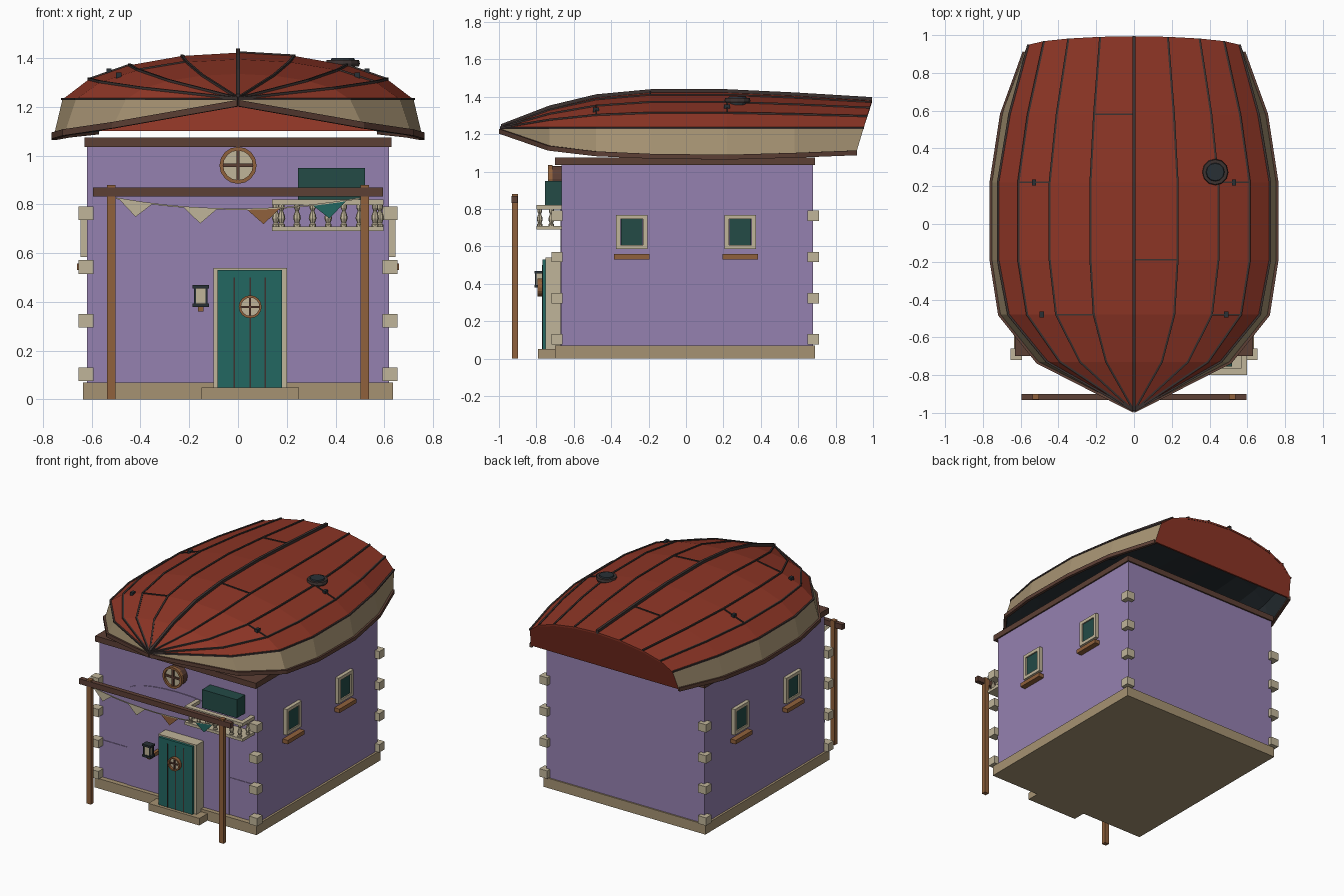
import bpy, bmesh, math
from mathutils import Vector, Matrix

cube = bpy.data.objects.get("Cube")
if cube:
    bpy.data.objects.remove(cube, do_unlink=True)


def colour(name, *rgb):
    m = bpy.data.materials.new(name)
    m.use_nodes = True
    m.diffuse_color = (*rgb, 1)
    m.node_tree.nodes["Principled BSDF"].inputs["Base Color"].default_value = (*rgb, 1)
    return m


PURPLE = colour("purple plaster", .30, .218, .435)
RED = colour("red hull paint", .27, .036, .019)
CREAM = colour("cream trim", .53, .46, .32)
TAN = colour("tan base", .38, .29, .17)
TEAL = colour("teal door", .016, .135, .12)
GLASS = colour("dark teal glass", .017, .07, .062)
OAK = colour("light brown wood", .28, .12, .045)
BROWN = colour("dark brown wood", .107, .05, .035)
SEAM = colour("dark seam", .045, .032, .03)
SLATE = colour("dark slate", .022, .03, .036)


def add(name, bm, *mats):
    me = bpy.data.meshes.new(name)
    bm.to_mesh(me)
    bm.free()
    for m in mats:
        me.materials.append(m)
    ob = bpy.data.objects.new(name, me)
    bpy.context.scene.collection.objects.link(ob)
    return ob


def box(name, x0, x1, y0, y1, z0, z1, mat):
    bm = bmesh.new()
    bmesh.ops.create_cube(bm, size=1)
    for v in bm.verts:
        v.co = ((x0 + x1) / 2 + v.co.x * (x1 - x0),
                (y0 + y1) / 2 + v.co.y * (y1 - y0),
                (z0 + z1) / 2 + v.co.z * (z1 - z0))
    return add(name, bm, mat)


def lathe(name, profile, at, mat, sides=16, front=False, closed=False):
    """Turn (radius, height) points round z, or round the -y axis if front."""
    bm = bmesh.new()
    rings = [[bm.verts.new((r * math.cos(a), r * math.sin(a), h)) for r, h in profile]
             for a in (math.tau * k / sides for k in range(sides))]
    n = len(profile)
    for k in range(sides):
        a, b = rings[k], rings[(k + 1) % sides]
        for j in range(n if closed else n - 1):
            i = (j + 1) % n
            bm.faces.new((a[j], b[j], b[i], a[i]))
    if not closed:
        bm.faces.new([r[0] for r in rings])
        bm.faces.new([r[-1] for r in rings])
    bmesh.ops.recalc_face_normals(bm, faces=bm.faces)
    turn = Matrix.Rotation(math.pi / 2, 4, 'X') if front else Matrix()
    bm.transform(Matrix.Translation(at) @ turn)
    return add(name, bm, mat)


def bar(name, pts, w, h, mat):
    """Square-section strip along a path."""
    bm = bmesh.new()
    pts = [Vector(p) for p in pts]
    rows = []
    for i, p in enumerate(pts):
        t = pts[min(i + 1, len(pts) - 1)] - pts[max(i - 1, 0)]
        s = t.cross(Vector((0, 0, 1))).normalized() * w
        u = Vector((0, 0, h))
        rows.append([bm.verts.new(p + d) for d in (s + u, u - s, -s - u, s - u)])
    for a, b in zip(rows, rows[1:]):
        for j in range(4):
            bm.faces.new((a[j], a[(j + 1) % 4], b[(j + 1) % 4], b[j]))
    bm.faces.new(rows[0])
    bm.faces.new(rows[-1])
    bmesh.ops.recalc_face_normals(bm, faces=bm.faces)
    return add(name, bm, mat)


def plate(name, pts, depth, mat):
    """Flat (x, z) outline facing the front, given a small depth."""
    bm = bmesh.new()
    f = bm.faces.new([bm.verts.new(p) for p in pts])
    ext = bmesh.ops.extrude_face_region(bm, geom=[f])
    bmesh.ops.translate(bm, vec=(0, depth, 0),
                        verts=[v for v in ext["geom"] if isinstance(v, bmesh.types.BMVert)])
    bmesh.ops.recalc_face_normals(bm, faces=bm.faces)
    return add(name, bm, mat)


# House body
box("walls", -.62, .62, -.665, .68, .02, 1.04, PURPLE)
box("plinth", -.635, .635, -.70, .69, 0, .07, TAN)
box("roof_beam", -.63, .63, -.70, .69, 1.035, 1.075, BROWN)
arch = [(-.4, -.67, .07), (.4, -.67, .07)]
arch += [(.4 * math.cos(a), -.67, .74 + .09 * math.sin(a))
         for a in (math.pi * k / 12 for k in range(13))]
plate("arch_panel", arch, .006, PURPLE)
for s in (-1, 1):
    box("wall_band", s * .51 - .11, s * .51 + .11, -.669, -.66, .27, .335, PURPLE)
    for y in (-.69, .68):
        for k in range(4):
            z = .103 + .22 * k
            box("corner_stone", s * .623 - .031, s * .623 + .031, y - .03, y + .03,
                z - .028, z + .028, CREAM)

# Side windows
for s in (-1, 1):
    for y in (-.29, .29):
        def side(name, hw, z0, z1, out, mat):
            a, b = sorted((s * .6, s * out))
            box(name, a, b, y - hw, y + hw, z0, z1, mat)
        side("window_glass", .058, .605, .745, .636, GLASS)
        for z in (.585, .745):
            side("window_rail", .083, z, z + .023, .645, CREAM)
        for d in (-.071, .071):
            a, b = sorted((s * .6, s * .645))
            box("window_stile", a, b, y + d - .012, y + d + .012, .605, .748, CREAM)
        side("window_sill", .095, .53, .558, .66, OAK)


def porthole(name, x, y, z, r):
    lathe(name + "_pane", [(r * .85, -.01), (r * .85, .008)], (x, y, z), CREAM, front=True)
    lathe(name + "_ring", [(r * .8, 0), (r, 0), (r, .024), (r * .8, .024)],
          (x, y, z), OAK, front=True, closed=True)
    t = r * .09
    box(name + "_bar", x - t, x + t, y - .018, y, z - r * .85, z + r * .85, BROWN)
    box(name + "_bar", x - r * .85, x + r * .85, y - .017, y, z - t, z + t, BROWN)


# Door, step and round windows
box("door_step", -.15, .25, -.79, -.66, 0, .05, TAN)
box("door_frame", -.10, .20, -.75, -.66, .05, .54, CREAM)
box("door", -.085, .18, -.768, -.74, .05, .53, TEAL)
for x in (-.015, .05, .112):
    box("door_groove", x - .003, x + .003, -.771, -.76, .05, .5, SEAM)
porthole("door_porthole", .05, -.77, .38, .047)
lathe("gable_mount", [(.07, 0), (.07, .055)], (0, -.66, .96), BROWN, front=True)
porthole("gable_porthole", 0, -.715, .96, .076)

# Lantern
lx, ly = -.153, -.785
box("lantern_bracket", lx - .012, lx + .012, ly, -.66, .36, .385, OAK)
box("lantern_glass", lx - .02, lx + .02, ly - .016, ly + .016, .39, .455, CREAM)
for z in (.38, .455):
    box("lantern_plate", lx - .034, lx + .034, ly - .025, ly + .025, z, z + .014, SLATE)
for dx in (-.024, .024):
    for dy in (-.018, .018):
        box("lantern_post", lx + dx - .004, lx + dx + .004, ly + dy - .004,
            ly + dy + .004, .385, .46, SLATE)

# Balcony and its shutter
box("shutter", .247, .52, -.755, -.66, .82, .95, GLASS)
box("balcony_floor", .14, .597, -.80, -.66, .69, .71, CREAM)
box("balcony_rail", .14, .597, -.80, -.765, .797, .82, CREAM)
for x in (.14, .567):
    box("balcony_side_rail", x, x + .03, -.77, -.66, .797, .82, CREAM)
spindle = [(.014, 0), (.014, .01), (.009, .015), (.016, .035), (.013, .05),
           (.007, .065), (.013, .078), (.013, .09)]
posts = [(.178 + .064 * k, -.782) for k in range(7)] + [(.582, -.72), (.155, -.72)]
for x, y in posts:
    lathe("baluster", spindle, (x, y, .708), CREAM, sides=8)

# Pergola and bunting
box("pergola_beam", -.595, .595, -.932, -.9, .832, .87, BROWN)
for s in (-1, 1):
    box("pergola_post", s * .52 - .017, s * .52 + .017, -.93, -.899, 0, .88, OAK)


def sag(x):
    return .78 + .045 * (x / .5) ** 2


bar("bunting_cord", [(-.5 + .1 * k, -.915, sag(-.5 + .1 * k)) for k in range(11)],
    .003, .003, CREAM)
for x, mat in ((-.42, CREAM), (-.155, CREAM), (.105, OAK), (.375, TEAL)):
    a, b = x - .07, x + .07
    plate("bunting_flag", [(a, -.917, sag(a)), (x, -.917, sag(x) - .063), (b, -.917, sag(b))],
          .004, mat)

# Upturned hull: y, chine half width, rail half width, rail height, keel height
stations = [(-.99, 0, 0, 1.215, 1.235), (-.73, .46, .51, 1.125, 1.335),
            (-.48, .665, .71, 1.095, 1.395), (-.19, .72, .755, 1.082, 1.422),
            (.22, .72, .755, 1.077, 1.422), (.58, .66, .70, 1.087, 1.405),
            (.95, .56, .58, 1.10, 1.38)]
section = [(1, 0), (.85, .43), (.62, .73), (.32, .93)]
section = [(-u, h) for u, h in section] + [(0, 1)] + [(u, h) for u, h in section[::-1]]
rows = []
for y, cw, gw, gz, kz in stations:
    row = [(-gw, gz)] + [(u * cw, 1.23 + (kz - 1.23) * h) for u, h in section] + [(gw, gz)]
    last = y == stations[-1][0]
    rows.append([Vector((x, .91 + (z - 1.1) * .3 if last else y, z)) for x, z in row])

bm = bmesh.new()
grid = [[bm.verts.new(p) for p in row] for row in rows]
for a, b in zip(grid, grid[1:]):
    for j in range(10):
        f = bm.faces.new((a[j], a[j + 1], b[j + 1], b[j]))
        f.material_index = 1 if j in (0, 9) else 0
bmesh.ops.remove_doubles(bm, verts=bm.verts, dist=.0005)
hull = add("hull", bm, RED, TAN, SLATE, SLATE)
mod = hull.modifiers.new("lining", 'SOLIDIFY')
mod.thickness, mod.offset, mod.material_offset = .012, -1, 2
plate("transom", rows[-1], -.012, RED)

# Hull strips: seams, keel, rails, plank joints and cleats
up = Vector((0, 0, .002))
for j in range(1, 10):
    if j != 5:
        bar("plank_seam", [r[j] + up for r in rows], .0055, .005, SEAM)
bar("keel", [r[5] + up * 2 for r in rows], .009, .014, SEAM)
for j in (0, 10):
    bar("gunwale", [r[j] for r in rows], .01, .013, BROWN)
for i, j in ((5, 4), (3, 5), (4, 2), (4, 7), (2, 3), (2, 7)):
    bar("plank_joint", [rows[i][j] + up, rows[i][j + 1] + up], .004, .004, SEAM)
for i in (2, 4):
    for j in (2, 7):
        x, y, z = (rows[i][j] + rows[i][j + 1]) / 2
        box("cleat", x - .011, x + .011, y - .016, y + .016, z - .01, z + .016, SLATE)

# Roof vent
lathe("vent_neck", [(.05, 0), (.05, .05)], (.43, .275, 1.325), SLATE, sides=12)
lathe("vent_cap", [(.066, 0), (.07, .012), (.066, .026)], (.43, .275, 1.366), SEAM, sides=12)
lathe("vent_lid", [(.05, 0), (.046, .01)], (.43, .275, 1.39), SLATE, sides=12)
